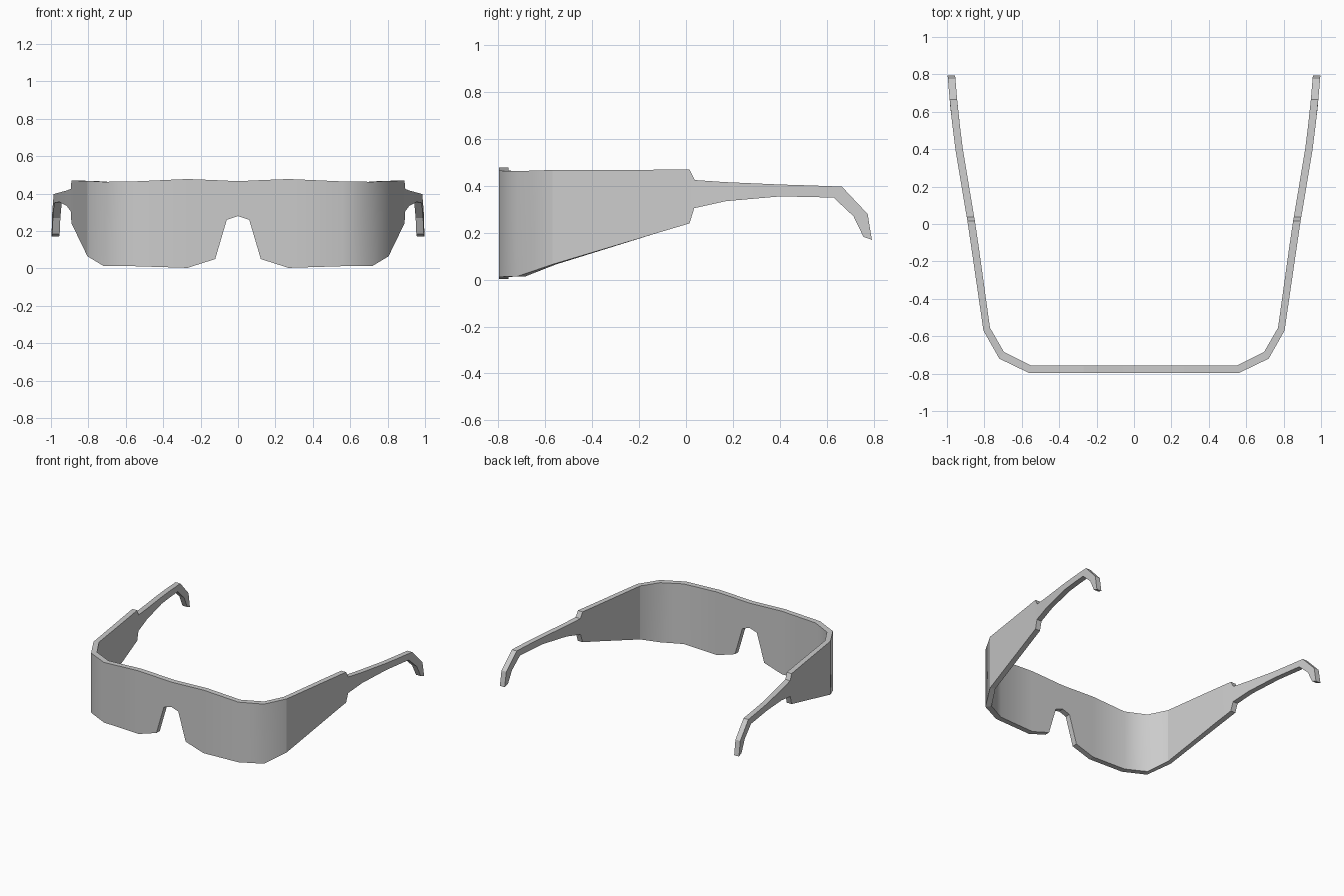
import bpy
import bmesh

cube = bpy.data.objects.get("Cube")
if cube:
    bpy.data.objects.remove(cube)

grey = bpy.data.materials.new("plain grey")
grey.use_nodes = True
colour = (0.6, 0.6, 0.6, 1)
grey.diffuse_color = colour
grey.node_tree.nodes["Principled BSDF"].inputs["Base Color"].default_value = colour

# Plan of the temple's outer face: (y, x)
PLAN = [(-0.57, 0.805), (0, 0.888), (0.2, 0.922), (0.4, 0.955), (0.6, 0.98), (0.8, 0.997)]
THICK = 0.04


def temple_x(y):
    for (y0, x0), (y1, x1) in zip(PLAN, PLAN[1:]):
        if y <= y1:
            return x0 + (x1 - x0) * (y - y0) / (y1 - y0)
    return PLAN[-1][1]


# Wrap-around lens: outer x, outer y, inner x, inner y, bottom, top
LENS = [
    (0, -0.797, 0, -0.757, 0.28, 0.467),
    (0.06, -0.797, 0.06, -0.757, 0.26, 0.469),
    (0.122, -0.797, 0.122, -0.757, 0.05, 0.472),
    (0.27, -0.797, 0.27, -0.757, 0.003, 0.478),
    (0.56, -0.797, 0.55, -0.757, 0.012, 0.465),
    (0.72, -0.72, 0.695, -0.685, 0.014, 0.463),
    (0.805, -0.57, 0.77, -0.555, 0.065, 0.468),
]
# Temple and ear hook: bottom y, bottom z, top y, top z
TEMPLE = [
    (-0.12, 0.2, -0.12, 0.469), (0.015, 0.24, 0.015, 0.469),
    (0.035, 0.305, 0.037, 0.425), (0.17, 0.335, 0.17, 0.416),
    (0.4, 0.355, 0.4, 0.406), (0.52, 0.353, 0.53, 0.402),
    (0.63, 0.35, 0.665, 0.397), (0.715, 0.27, 0.775, 0.28),
    (0.757, 0.183, 0.793, 0.17),
]

# Each section holds outer bottom, outer top, inner top, inner bottom
half = [[(ox, oy, b), (ox, oy, t), (ix, iy, t), (ix, iy, b)]
        for ox, oy, ix, iy, b, t in LENS]
for yb, zb, yt, zt in TEMPLE:
    xb, xt = temple_x(yb), temple_x(yt)
    half.append([(xb, yb, zb), (xt, yt, zt), (xt - THICK, yt, zt), (xb - THICK, yb, zb)])
mirrored = [[(-x, y, z) for x, y, z in s] for s in reversed(half[1:])]

# Join the sections into one continuous frame
bm = bmesh.new()
rings = [[bm.verts.new(p) for p in s] for s in mirrored + half]
for a, b in zip(rings, rings[1:]):
    for i in range(4):
        j = (i + 1) % 4
        bm.faces.new((a[i], a[j], b[j], b[i]))
bm.faces.new(rings[0])
bm.faces.new(rings[-1])
bmesh.ops.recalc_face_normals(bm, faces=bm.faces)

# Smooth walls with crisp rims and a crisp hinge corner
for f in bm.faces:
    f.smooth = True
last = len(rings) - 1
corner = len(TEMPLE)
for n, r in enumerate(rings):
    for i in range(4):
        if n < last:
            bm.edges.get((r[i], rings[n + 1][i])).smooth = False
        upright = i % 2 == 0
        if n in (0, last) or not upright or n in (corner, last - corner):
            bm.edges.get((r[i], r[(i + 1) % 4])).smooth = False

mesh = bpy.data.meshes.new("glasses_frame")
bm.to_mesh(mesh)
bm.free()
mesh.materials.append(grey)
bpy.context.collection.objects.link(bpy.data.objects.new("glasses_frame", mesh))
